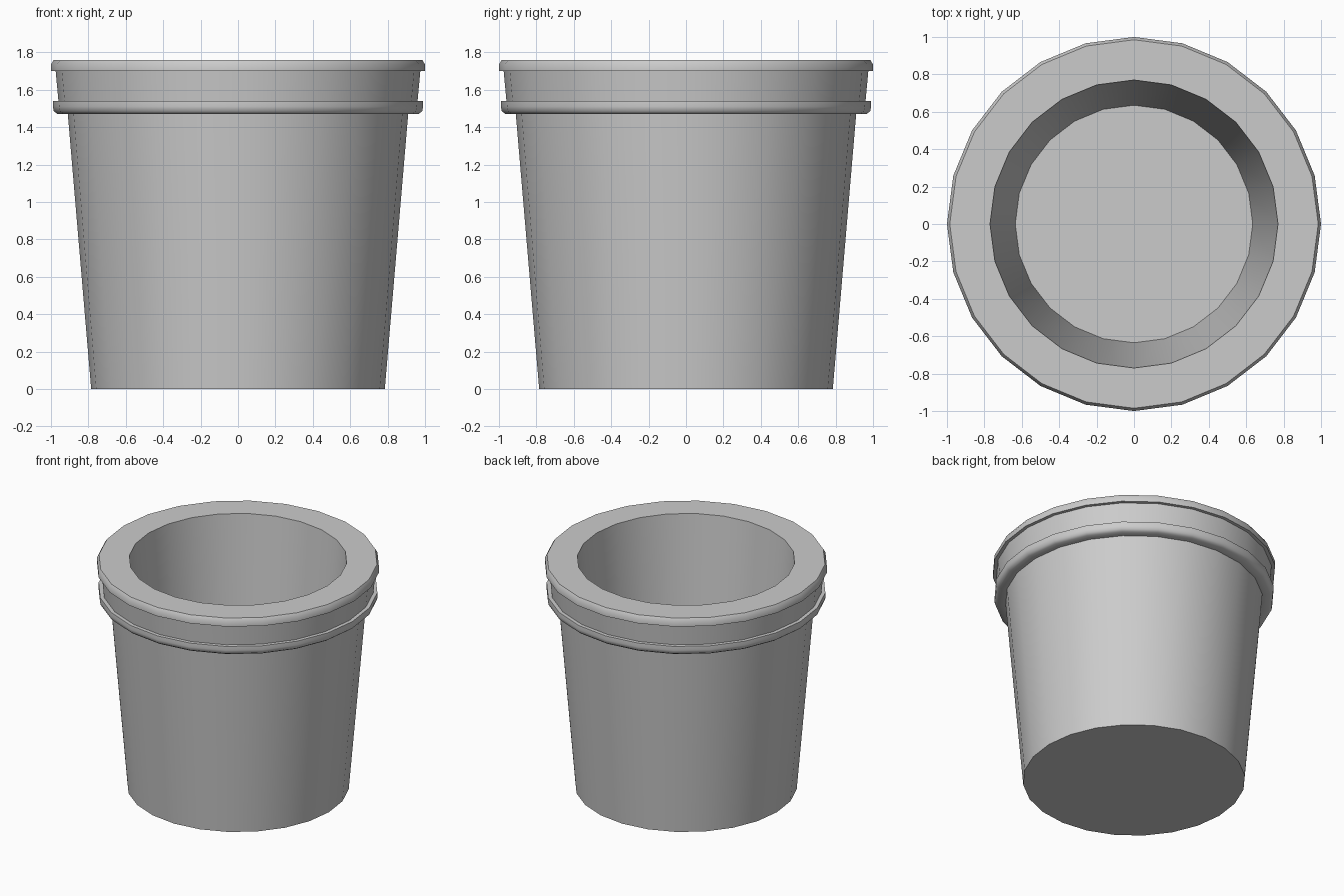
import bpy, bmesh
from math import sin, cos, pi, radians

SIDES = 24

cube = bpy.data.objects.get("Cube")
if cube:
    bpy.data.objects.remove(cube, do_unlink=True)

# Single plain grey material
grey = bpy.data.materials.new("plain_grey")
grey.use_nodes = True
colour = (0.6, 0.6, 0.6, 1)
grey.diffuse_color = colour
grey.node_tree.nodes["Principled BSDF"].inputs["Base Color"].default_value = colour


def lathe(name, profile):
    """Revolve a (radius, height) profile about z and cap both ends."""
    bm = bmesh.new()
    rings = []
    for r, z in profile:
        angles = [2 * pi * i / SIDES for i in range(SIDES)]
        rings.append([bm.verts.new((r * cos(a), r * sin(a), z)) for a in angles])
    for low, high in zip(rings, rings[1:]):
        for i in range(SIDES):
            j = (i + 1) % SIDES
            bm.faces.new((low[i], low[j], high[j], high[i]))
    bm.faces.new(rings[0][::-1])
    bm.faces.new(rings[-1])
    bmesh.ops.recalc_face_normals(bm, faces=bm.faces[:])
    mesh = bpy.data.meshes.new(name)
    bm.to_mesh(mesh)
    bm.free()
    mesh.materials.append(grey)
    obj = bpy.data.objects.new(name, mesh)
    bpy.context.collection.objects.link(obj)
    bpy.ops.object.select_all(action='DESELECT')
    obj.select_set(True)
    bpy.context.view_layer.objects.active = obj
    bpy.ops.object.shade_smooth_by_angle(angle=radians(50))
    return obj


tapered_wall = [(0.785, 0), (0.91, 1.47)]
lower_band = [(0.965, 1.47), (0.985, 1.485), (0.99, 1.51), (0.988, 1.54)]
neck = [(0.96, 1.54), (0.975, 1.70)]
rim = [(1.0, 1.70), (1.0, 1.735), (0.985, 1.76)]
inside = [(0.77, 1.76), (0.635, 0.17)]

lathe("bucket", tapered_wall + lower_band + neck + rim + inside)
